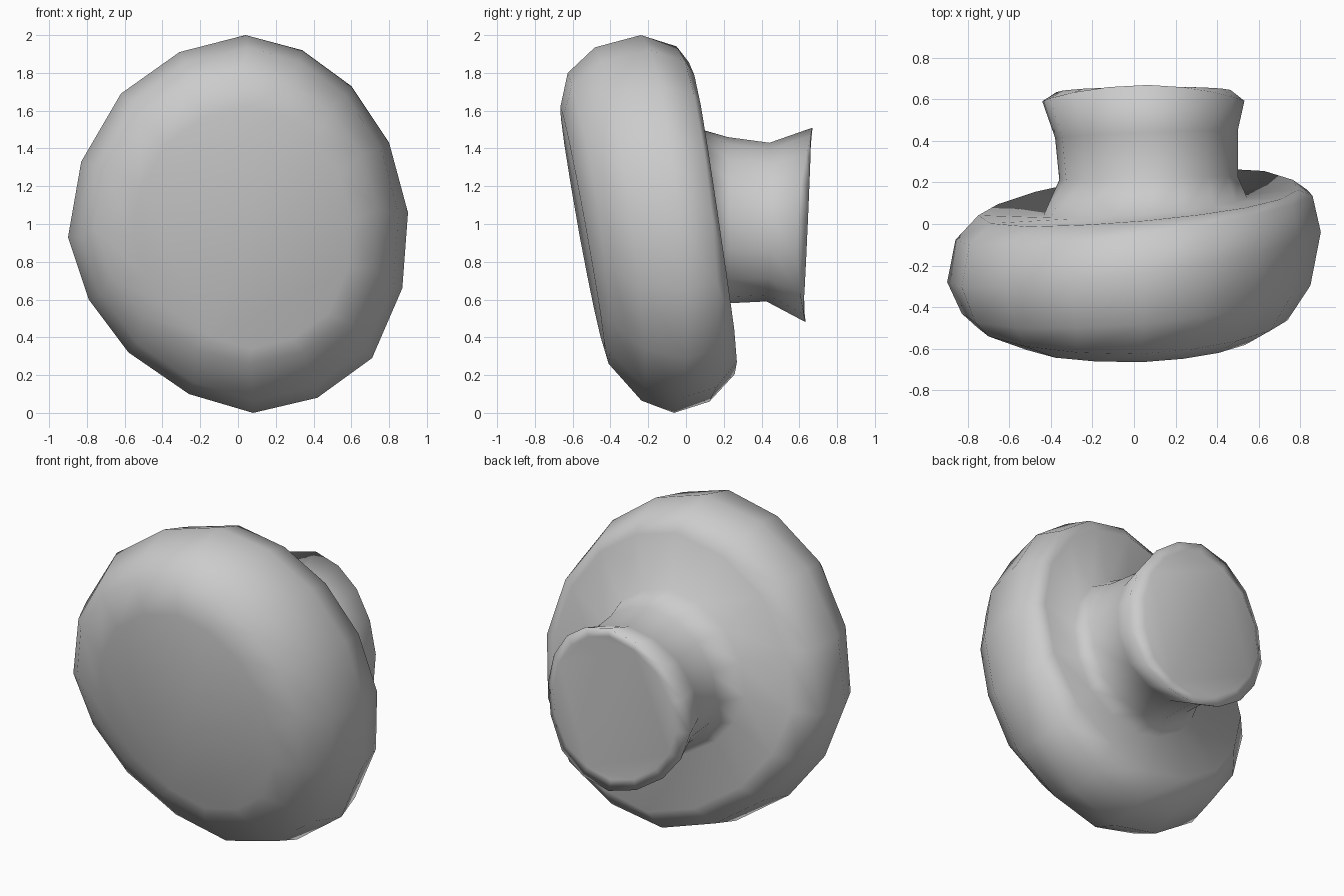
import bpy, bmesh

# Slightly irregular 16-sided outline of the widest ring (x, z), from the top clockwise
OUTLINE = [(.04, 2), (.34, 1.92), (.60, 1.73), (.80, 1.43), (.90, 1.06), (.87, .66),
           (.71, .29), (.42, .08), (.08, 0), (-.26, .10), (-.58, .32), (-.79, .60),
           (-.90, .93), (-.83, 1.33), (-.62, 1.69), (-.31, 1.91)]

# Rings, front to back:
# centre x, centre z, half width, half height, y, tilt along x, tilt along z, saddle
RINGS = [
    (0.02, 0.98, 0.58, 0.64, -0.555, 0.035, -0.18, 0),   # front face
    (-0.01, 1.03, 0.75, 0.77, -0.495, 0.03, -0.14, -0.02),  # front rounding
    (0.01, 1.00, 0.84, 0.935, -0.365, 0.09, -0.13, 0),
    (0.00, 1.00, 0.90, 1.00, -0.16, 0.14, -0.085, 0),    # widest ring
    (0.00, 1.00, 0.86, 0.94, 0.03, 0.13, -0.09, 0),      # back rounding
    (0.02, 1.03, 0.77, 0.825, 0.12, 0.09, -0.145, 0.015),
    (0.055, 1.01, 0.49, 0.50, 0.08, 0.09, -0.08, 0),     # neck root
    (0.07, 1.02, 0.43, 0.44, 0.22, 0.02, 0.0, 0),        # neck
    (0.06, 1.01, 0.44, 0.42, 0.43, 0.04, 0.02, 0),
    (0.045, 0.995, 0.487, 0.515, 0.622, 0.0, 0.035, 0.03),  # flared lip
    (0.045, 1.00, 0.42, 0.455, 0.64, 0.01, 0.045, 0),    # end cap
]


def ring_points(cx, cz, rx, rz, y, tx, tz, saddle):
    for ox, oz in OUTLINE:
        u, v = ox / 0.9, oz - 1
        x, z = cx + u * rx, cz + v * rz
        yield x, y + tx * x + tz * (z - 1) + saddle * (v * v - u * u), z


# Mushroom-shaped knob: disc, neck and flared foot as one skin
bm = bmesh.new()
loops = [[bm.verts.new(p) for p in ring_points(*r)] for r in RINGS]
n = len(OUTLINE)
for a, b in zip(loops, loops[1:]):
    for i in range(n):
        j = (i + 1) % n
        bm.faces.new((a[i], a[j], b[j], b[i]))
bm.faces.new(loops[0])
bm.faces.new(loops[-1])
bmesh.ops.recalc_face_normals(bm, faces=bm.faces)
for f in bm.faces:
    f.smooth = True

mesh = bpy.data.meshes.new("knob")
bm.to_mesh(mesh)
bm.free()
knob = bpy.data.objects.new("knob", mesh)
bpy.context.collection.objects.link(knob)
